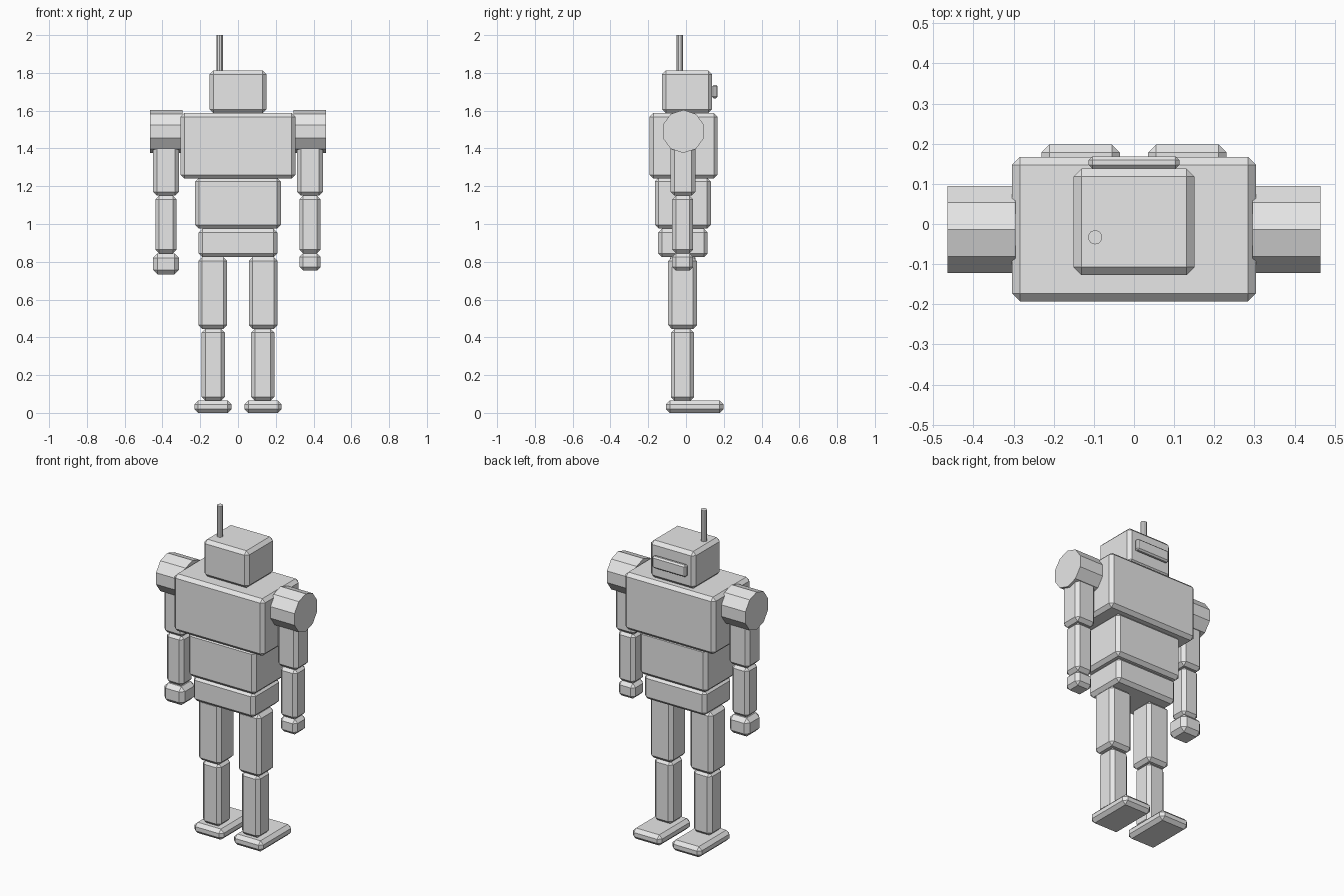
import bpy
import bmesh
from math import pi
from mathutils import Matrix, Vector

cube = bpy.data.objects.get("Cube")
if cube:
    bpy.data.objects.remove(cube, do_unlink=True)

# Single painted metal colour
grey = bpy.data.materials.new("light_grey")
grey.use_nodes = True
colour = (0.8, 0.8, 0.8, 1)
grey.diffuse_color = colour
grey.node_tree.nodes["Principled BSDF"].inputs["Base Color"].default_value = colour


def finish(name, bm):
    mesh = bpy.data.meshes.new(name)
    bm.to_mesh(mesh)
    bm.free()
    mesh.materials.append(grey)
    obj = bpy.data.objects.new(name, mesh)
    bpy.context.collection.objects.link(obj)
    return obj


def box(name, x, y, z, chamfer=0.02):
    """Chamfered box from (min, max) pairs on each axis."""
    low, high = (Vector(corner) for corner in zip(x, y, z))
    bm = bmesh.new()
    place = Matrix.Translation((low + high) / 2) @ Matrix.Diagonal((high - low).to_4d())
    bmesh.ops.create_cube(bm, size=1, matrix=place)
    bmesh.ops.bevel(bm, geom=bm.edges[:], offset=chamfer, segments=1,
                    affect='EDGES', clamp_overlap=True)
    return finish(name, bm)


def rod(name, centre, radius, length, turn=Matrix.Identity(4)):
    """Ten-sided flat-shaded cylinder."""
    bm = bmesh.new()
    bmesh.ops.create_cone(bm, cap_ends=True, segments=10, radius1=radius,
                          radius2=radius, depth=length,
                          matrix=Matrix.Translation(centre) @ turn)
    return finish(name, bm)


# Body and head
box("chest", (-0.304, 0.304), (-0.193, 0.167), (1.24, 1.587))
box("abdomen", (-0.227, 0.227), (-0.165, 0.132), (0.976, 1.245))
box("pelvis", (-0.208, 0.208), (-0.147, 0.115), (0.824, 0.976))
box("head", (-0.151, 0.151), (-0.127, 0.138), (1.587, 1.812))
box("visor", (-0.113, 0.113), (0.138, 0.168), (1.665, 1.737), 0.009)
rod("antenna", (-0.097, -0.033, 1.9), 0.018, 0.2)

# Limbs on both sides
limbs = {
    "upper_arm": ((0.313, 0.45), (-0.082, 0.05), (1.15, 1.45)),
    "forearm": ((0.325, 0.438), (-0.073, 0.038), (0.845, 1.15)),
    "thigh": ((0.058, 0.21), (-0.095, 0.058), (0.445, 0.824)),
    "shin": ((0.07, 0.192), (-0.08, 0.042), (0.063, 0.445)),
    "foot": ((0.035, 0.231), (-0.106, 0.198), (0, 0.065)),
}
sideways = Matrix.Rotation(pi / 2, 4, 'Y') @ Matrix.Rotation(pi / 2, 4, 'Z')
for side, sign in (("left", 1), ("right", -1)):
    for part, (x, y, z) in limbs.items():
        box(side + "_" + part, sorted(sign * v for v in x), y, z)
    rod(side + "_shoulder", (sign * 0.38, -0.014, 1.49), 0.114, 0.17, sideways)

# The right hand is larger than the left
box("left_hand", (0.325, 0.438), (-0.073, 0.038), (0.753, 0.845))
box("right_hand", (-0.45, -0.313), (-0.086, 0.051), (0.733, 0.845), 0.024)
